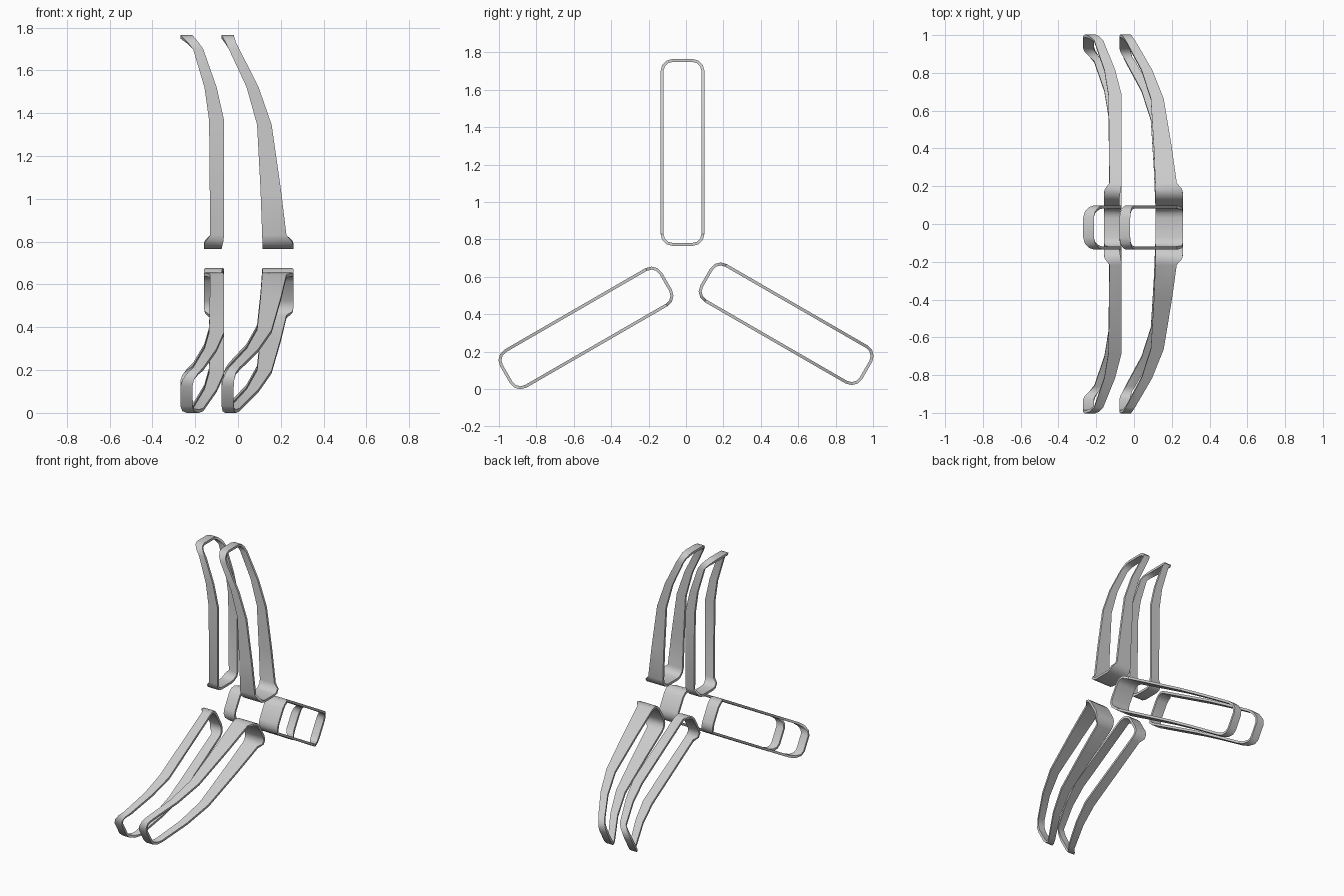
import bpy, bmesh
from math import sin, cos, radians
from mathutils import Matrix, Vector

cube = bpy.data.objects.get("Cube")
if cube:
    bpy.data.objects.remove(cube, do_unlink=True)

HUB = Vector((0, -0.006, 0.647))      # axis the three arms turn around
INNER, OUTER = 0.118, 1.118           # radial ends of each loop
HALF, SHIFT = 0.1175, -0.0127         # half width and sideways offset
CORNER, WALL, SEGS = 0.065, 0.016, 3

# Band edges along the arm: radius, low x, high x
RIGHT_BAND = [(0.118, -0.16, -0.077), (0.145, -0.16, -0.07), (0.175, -0.13, -0.065),
              (0.72, -0.135, -0.065), (0.875, -0.157, -0.10),
              (1.063, -0.213, -0.166), (1.118, -0.269, -0.213)]
LEFT_BAND = [(0.118, 0.115, 0.26), (0.145, 0.114, 0.26), (0.178, 0.113, 0.227),
             (0.40, 0.105, 0.20), (0.70, 0.089, 0.157), (0.875, 0.04, 0.096),
             (1.085, -0.058, -0.01), (1.118, -0.077, -0.02)]


def edges_at(profile, r):
    for (r0, a0, b0), (r1, a1, b1) in zip(profile, profile[1:]):
        if r <= r1 + 1e-6:
            f = (r - r0) / (r1 - r0)
            return a0 + (a1 - a0) * f, b0 + (b1 - b0) * f
    return profile[-1][1:]


def outline(profile):
    """Rounded rectangle as (sideways, radius, outward normal) samples."""
    half = []
    for k in range(SEGS + 1):
        a = radians(90 * k / SEGS)
        half.append((HALF - CORNER + CORNER * sin(a),
                     INNER + CORNER - CORNER * cos(a), sin(a), -cos(a)))
    for r, _, _ in profile:
        if INNER + CORNER + 0.01 < r < OUTER - CORNER - 0.01:
            half.append((HALF, r, 1, 0))
    for k in range(SEGS + 1):
        a = radians(90 * k / SEGS)
        half.append((HALF - CORNER + CORNER * cos(a),
                     OUTER - CORNER + CORNER * sin(a), cos(a), sin(a)))
    return half + [(-s, r, -ns, nr) for s, r, ns, nr in reversed(half)]


def make_band(name, profile, angle):
    bm = bmesh.new()
    rings = []
    for s, r, ns, nr in outline(profile):
        lo, hi = edges_at(profile, r)
        si, ri = s - ns * WALL, r - nr * WALL
        section = [(lo, s, r), (hi, s, r), (hi, si, ri), (lo, si, ri)]
        rings.append([bm.verts.new((x, y + SHIFT, z)) for x, y, z in section])
    for i, ring in enumerate(rings):
        nxt = rings[(i + 1) % len(rings)]
        for j in range(4):
            k = (j + 1) % 4
            bm.faces.new((ring[j], ring[k], nxt[k], nxt[j]))
    bmesh.ops.recalc_face_normals(bm, faces=bm.faces)
    bm.transform(Matrix.Translation(HUB) @ Matrix.Rotation(radians(angle), 4, 'X'))
    mesh = bpy.data.meshes.new(name)
    bm.to_mesh(mesh)
    bm.free()
    obj = bpy.data.objects.new(name, mesh)
    bpy.context.collection.objects.link(obj)
    return obj


# Two bands on each of the three arms
bands = []
for arm, angle in (("upper", 0), ("front", 120), ("back", -120)):
    bands.append(make_band(arm + "_right_band", RIGHT_BAND, angle))
    bands.append(make_band(arm + "_left_band", LEFT_BAND, angle))

bpy.ops.object.select_all(action='DESELECT')
for obj in bands:
    obj.select_set(True)
bpy.context.view_layer.objects.active = bands[0]
bpy.ops.object.shade_smooth_by_angle(angle=radians(35))
